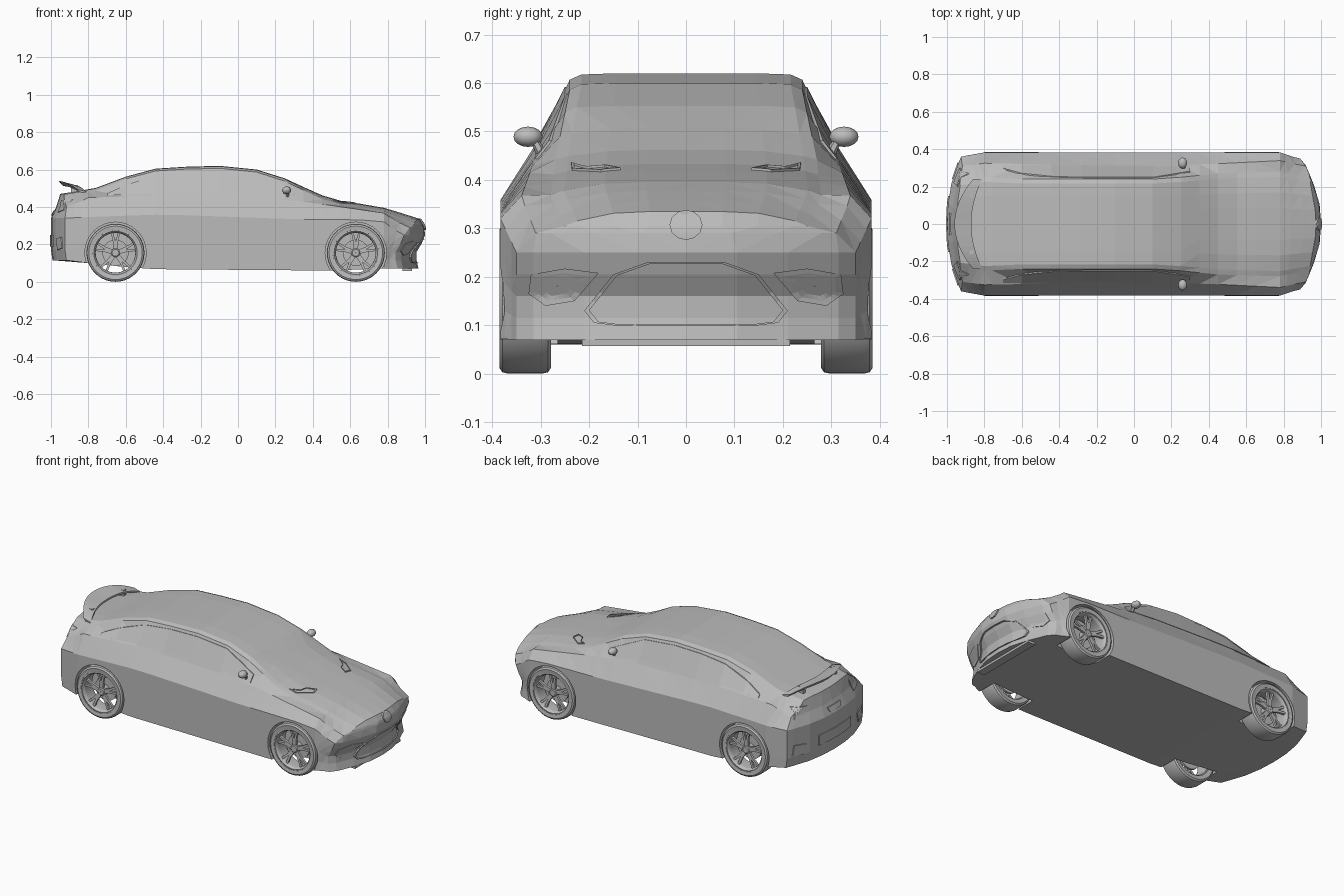
import bpy, bmesh, math
from mathutils import Vector, Matrix
from mathutils.bvhtree import BVHTree

if "Cube" in bpy.data.objects:
    bpy.data.objects.remove(bpy.data.objects["Cube"])

grey = bpy.data.materials.new("plain grey")
grey.use_nodes = True
grey.diffuse_color = (0.5, 0.5, 0.5, 1)
grey.node_tree.nodes["Principled BSDF"].inputs["Base Color"].default_value = (0.5, 0.5, 0.5, 1)


def make(name, bm, merge=True):
    if merge:
        bmesh.ops.remove_doubles(bm, verts=bm.verts, dist=0.0004)
        bmesh.ops.recalc_face_normals(bm, faces=bm.faces)
    mesh = bpy.data.meshes.new(name)
    bm.to_mesh(mesh)
    bm.free()
    mesh.materials.append(grey)
    obj = bpy.data.objects.new(name, mesh)
    bpy.context.collection.objects.link(obj)
    return obj


def smooth(obj):
    bpy.ops.object.select_all(action='DESELECT')
    obj.select_set(True)
    bpy.context.view_layer.objects.active = obj
    bpy.ops.object.shade_smooth_by_angle(angle=math.radians(35))


def box(name, centre, size):
    bm = bmesh.new()
    bmesh.ops.create_cube(bm, size=1, matrix=Matrix.Translation(centre) @ Matrix.Diagonal((*size, 1)))
    make(name, bm)


def curve(pts, x):
    """Piecewise linear value at x."""
    if x <= pts[0][0]:
        return pts[0][1]
    for (a, p), (b, q) in zip(pts, pts[1:]):
        if x <= b:
            return p + (q - p) * (x - a) / (b - a)
    return pts[-1][1]


def grid(bm, rows, wrap=False, caps=False):
    vs = [[bm.verts.new(p) for p in row] for row in rows]
    for a, b in zip(vs, vs[1:]):
        n = len(a)
        for i in range(n if wrap else n - 1):
            j = (i + 1) % n
            bm.faces.new((a[i], a[j], b[j], b[i]))
    if caps:
        bm.faces.new(vs[0][::-1])
        bm.faces.new(vs[-1])


# Body shape curves along the length
TOP = [(-1, .47), (-.83, .49), (-.76, .502), (-.6, .562), (-.44, .605), (-.28, .615), (-.1, .62),
       (.1, .6), (.25, .553), (.35, .507), (.45, .462), (.55, .433), (.75, .403), (.9, .365), (1, .335)]
DROP = [(-1, .02), (-.6, .012), (.2, .014), (.45, .02), (1, .03)]
EDGE = [(-1, .23), (-.8, .25), (-.6, .24), (.15, .24), (.45, .27), (.8, .28), (1, .25)]
BELT_Y = [(-1, .31), (-.8, .325), (0, .31), (.4, .32), (.8, .34), (1, .31)]
BELT_Z = [(-1, .4), (-.8, .45), (-.4, .462), (.2, .445), (.45, .415), (.8, .365), (1, .29)]
SHOULDER = [(-1, .34), (-.4, .36), (.3, .335), (.75, .33), (1, .25)]
SIDE = [(-1, .36), (-.8, .383), (.78, .383), (1, .35)]
FLOOR = [(-1, .115), (-.8, .1), (-.5, .068), (.5, .06), (.8, .072), (1, .07)]
NOSE = [(.07, .965), (.105, .965), (.125, .945), (.16, .955), (.2, .98), (.25, 1), (.3, .995), (.34, .97)]
NOSE_BEND = [(0, 0), (.1, .006), (.2, .035), (.3, .07), (.36, .12)]
TAIL = [(.1, -.99), (.17, -1), (.34, -1), (.36, -.985), (.47, -.95)]
TAIL_BEND = [(0, 0), (.1, .004), (.24, .028), (.36, .075)]
COLS = [-1, -.9, -.6, -.3, 0, .3, .6, .9, 1]


def bend(x, y, z):
    """Round the nose and tail in plan and in profile."""
    if x > .78:
        end = curve(NOSE, z) - curve(NOSE_BEND, abs(y))
        x = .78 + (x - .78) / .22 * (end - .78)
    elif x < -.8:
        end = curve(TAIL, z) + curve(TAIL_BEND, abs(y))
        x = -.8 - (x + .8) / .2 * (end + .8)
    return Vector((x, y, z))


def side_points(x):
    lo, hi, w = curve(FLOOR, x), curve(SHOULDER, x), curve(SIDE, x)
    pts = [(w, lo + (hi - lo) * k / 4) for k in range(5)]
    pts.append((curve(BELT_Y, x), curve(BELT_Z, x)))
    pts.append((curve(EDGE, x), curve(TOP, x) - curve(DROP, x)))
    return pts


def roof_row(x):
    e, d, t = curve(EDGE, x), curve(DROP, x), curve(TOP, x)
    power = 16 if x < .3 else 4
    return [bend(x, e * c, t - d * abs(c) ** power) for c in COLS]


# Body shell: sides, roof, floor and the two end faces
stations = [-1, -.93, -.86, -.8, -.76, -.6, -.44, -.28, -.1, .1, .25, .35, .45, .55, .65, .78, .85, .93, 1]
bm = bmesh.new()
for s in (1, -1):
    grid(bm, [[bend(x, s * y, z) for y, z in side_points(x)] for x in stations])
grid(bm, [roof_row(x) for x in stations])
grid(bm, [[bend(x, side_points(x)[0][0] * c, curve(FLOOR, x)) for c in COLS] for x in stations])
for x in (-1, 1):
    grid(bm, [[bend(x, y * c, z) for c in COLS] for y, z in side_points(x)] + [roof_row(x)])
bmesh.ops.remove_doubles(bm, verts=bm.verts, dist=0.0004)
bmesh.ops.dissolve_degenerate(bm, edges=bm.edges, dist=0.0002)
bmesh.ops.triangulate(bm, faces=bm.faces)
bmesh.ops.recalc_face_normals(bm, faces=bm.faces)
skin = BVHTree.FromBMesh(bm)
body = make("body", bm)

# Wheel wells cut into the body
AXLES = {"front": .63, "rear": -.655}
for end, ax in AXLES.items():
    for s, label in ((1, "left"), (-1, "right")):
        bm = bmesh.new()
        bmesh.ops.create_cone(bm, cap_ends=True, segments=32, radius1=.164, radius2=.164, depth=.24,
                              matrix=Matrix.Translation((ax, s * .385, .155)) @ Matrix.Rotation(math.pi / 2, 4, 'X'))
        well = make(f"{end}_{label}_well_cutter", bm)
        well.hide_render = True
        well.hide_viewport = True
        cut = body.modifiers.new("wheel well", 'BOOLEAN')
        cut.object, cut.operation, cut.solver = well, 'DIFFERENCE', 'EXACT'


def project(a, b, axis, lift):
    """Drop a flat point on the body skin along an axis."""
    if axis == 'top':
        start, d = Vector((a, b, 2)), Vector((0, 0, -1))
    else:
        s = 1 if axis == 'nose' else -1
        start, d = Vector((2 * s, a, b)), Vector((-s, 0, 0))
    hit = skin.ray_cast(start, d)[0]
    return (hit if hit else start + d) - d * lift


def densify(pts, n=4):
    return [tuple(p + (q - p) * k / n for p, q in zip(a, b))
            for a, b in zip(pts, pts[1:] + pts[:1]) for k in range(n)]


def plate(name, pts, axis, lift=.006, rim=0):
    """Thin plate that follows the skin; a rim makes it an open frame."""
    pts = densify(pts)
    cx, cy = (sum(p[i] for p in pts) / len(pts) for i in (0, 1))
    scales = [1, 1 - rim] if rim else [1, .75, .5, .25, .01]
    loops = [(1, -.006)] + [(k, lift) for k in scales] + ([(1 - rim, -.006)] if rim else [])
    bm = bmesh.new()
    grid(bm, [[project(cx + (a - cx) * k, cy + (b - cy) * k, axis, h) for a, b in pts]
              for k, h in loops], wrap=True)
    return make(name, bm)


def mirrored(pts, s):
    return [(a * s, b) for a, b in pts]


# Nose details
half = [(.08, .23), (.15, .205), (.21, .13), (.19, .105), (.15, .1)]
plate("grille_frame", half + [(-a, b) for a, b in reversed(half)], 'nose', .007, rim=.05)
plate("nose_badge", [(.034 * math.cos(i * math.pi / 6), .307 + .031 * math.sin(i * math.pi / 6))
                     for i in range(12)], 'nose', .008)
box("front_splitter", (.905, 0, .064), (.05, .43, .014))

# Tail details
plate("number_plate_panel", [(.15, .25), (.15, .19), (-.15, .19), (-.15, .25)], 'tail')
plate("boot_handle", [(.06, .38), (.05, .355), (-.05, .355), (-.06, .38)], 'tail')

GLASS_TOP = [(-.7, .35), (-.55, .8), (-.3, .9), (.1, .9), (.3, .6)]
for s, label in ((1, "left"), (-1, "right")):
    plate(f"{label}_front_intake", mirrored([(.18, .208), (.25, .217), (.32, .205), (.325, .165), (.29, .14), (.23, .15)], s),
          'nose', .004)
    plate(f"{label}_tail_lamp", mirrored([(.2, .435), (.27, .44), (.3, .385), (.22, .37)], s), 'tail')
    plate(f"{label}_rear_vent", mirrored([(.24, .23), (.32, .24), (.33, .18), (.26, .17)], s), 'tail')
    plate(f"{label}_hood_vent", [(a, b * s) for a, b in
                                 ((.51, .237), (.555, .235), (.63, .175), (.62, .135), (.57, .165), (.555, .205))],
          'top', .005, rim=.12)

    # Side window: thin pane between belt line and roof edge
    bm = bmesh.new()
    pane = []
    for x in [-.7] + [x for x in stations if -.7 < x < .3] + [.3]:
        (by, bz), (ey, ez) = side_points(x)[-2:]
        pane.append([Vector((x, s * (by + (ey - by) * f + d), bz + (ez - bz) * f))
                     for f, d in ((.12, .003), (curve(GLASS_TOP, x), .003), (curve(GLASS_TOP, x), -.004), (.12, -.004))])
    grid(bm, pane, wrap=True, caps=True)
    make(f"{label}_side_window", bm)

    # Door mirror: pod on a short stalk
    bm = bmesh.new()
    bmesh.ops.create_uvsphere(bm, u_segments=12, v_segments=8, radius=1,
                              matrix=Matrix.Translation((.26, s * .326, .489)) @ Matrix.Diagonal((.024, .03, .021, 1)))
    bmesh.ops.create_cone(bm, cap_ends=True, segments=6, radius1=.012, radius2=.008, depth=.06,
                          matrix=Matrix.Translation((.265, s * .302, .462)) @ Matrix.Rotation(s * -.5, 4, 'X'))
    smooth(make(f"{label}_mirror", bm, merge=False))
    box(f"{label}_wing_strut", (-.875, s * .15, .495), (.035, .02, .045))

# Rear wing: an arched blade that sweeps down to the boot at its tips
bm = bmesh.new()
blade = []
for i in range(17):
    t = i / 8 - 1
    x, z, k = .1 * t * t - .96, .54 - .045 * abs(t) ** 3, 1 - .45 * t * t
    y = .24 * t
    blade.append([Vector((x, y, z)), Vector((x + .09 * k, y, z - .024 * k)),
                  Vector((x + .09 * k, y, z - .036 * k)), Vector((x + .025 * k, y, z - .028 * k))])
grid(bm, blade, wrap=True, caps=True)
make("rear_wing", bm)


def lathe(bm, profile, ax, s, steps=40):
    """Spin a closed (radius, offset) profile around an axle."""
    rows = []
    for k in range(steps + 1):
        a = math.tau * k / steps
        rows.append([(ax + r * math.cos(a), s * y, .155 + r * math.sin(a)) for r, y in profile])
    grid(bm, rows, wrap=True)


# Wheels
TYRE = [(.118, .283), (.143, .279), (.152, .285), (.155, .298), (.155, .367), (.152, .379), (.143, .385), (.122, .382)]
RIM = [(.122, .29), (.122, .38), (.116, .381), (.108, .372), (.106, .36), (.112, .29)]
DISC = [(.001, .31), (.07, .31), (.07, .322), (.001, .322)]
HUB = [(.001, .32), (.026, .32), (.026, .363), (.018, .369), (.001, .369)]
for end, ax in AXLES.items():
    for s, label in ((1, "left"), (-1, "right")):
        for part, profile in (("tyre", TYRE), ("rim", RIM), ("brake_disc", DISC), ("hub", HUB)):
            bm = bmesh.new()
            lathe(bm, profile, ax, s)
            smooth(make(f"{end}_{label}_{part}", bm))
        # Five forked spokes
        bm = bmesh.new()
        for k in range(5):
            turn = Matrix.Rotation(-math.pi / 2 - k * math.tau / 5, 3, 'Y')
            for fork in (-1, 1):
                rows = []
                for r, off, w in ((.015, .004, .008), (.06, .007, .007), (.113, .02, .006)):
                    y = .365 + .05 * (r - .015)
                    rows.append([turn @ Vector((r, 0, fork * off + e * w)) + Vector((ax, s * (y - d), .155))
                                 for e, d in ((-1, 0), (1, 0), (1, .014), (-1, .014))])
                grid(bm, rows, wrap=True, caps=True)
        bmesh.ops.recalc_face_normals(bm, faces=bm.faces)
        make(f"{end}_{label}_spokes", bm, merge=False)
